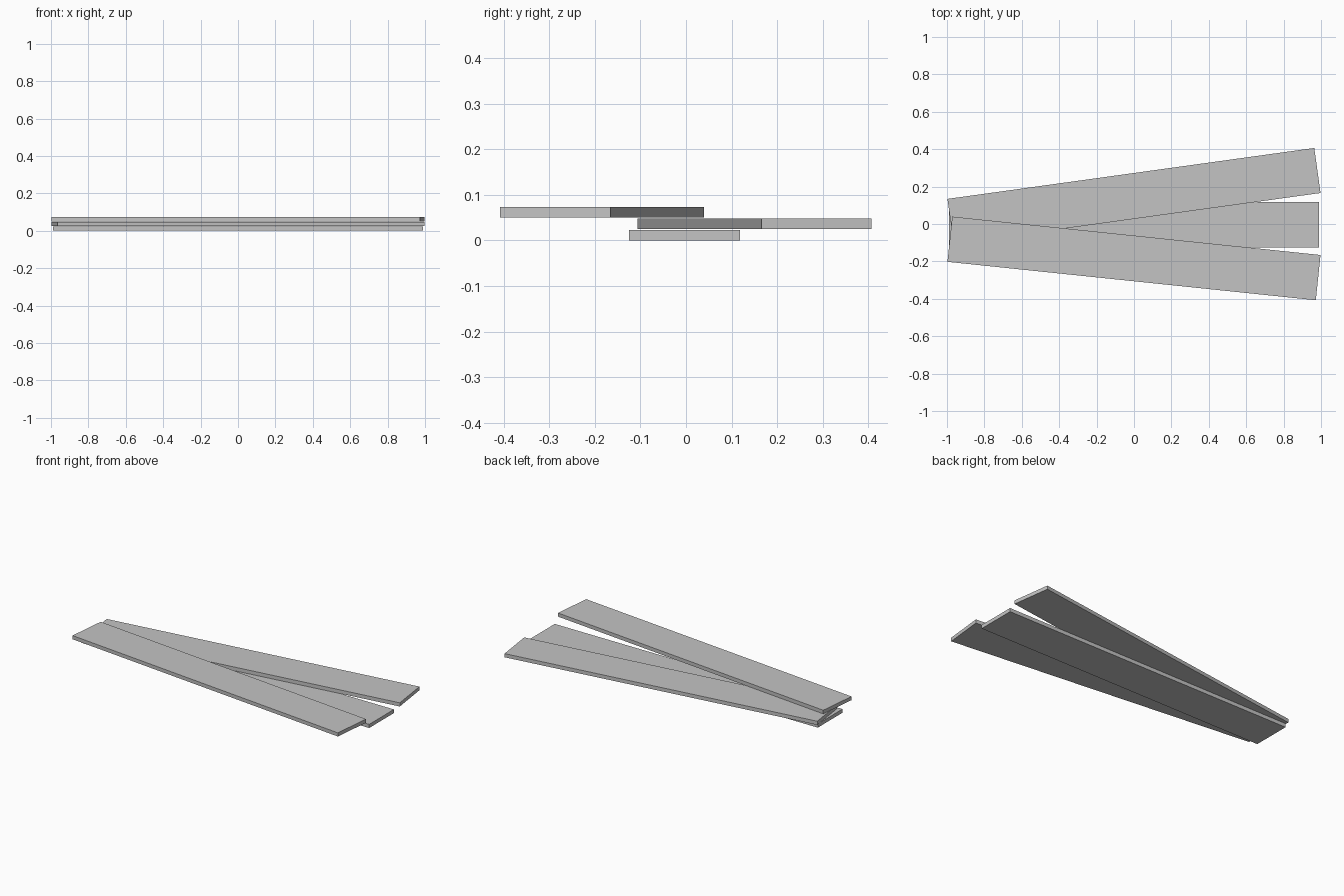
import bpy, math

if "Cube" in bpy.data.objects:
    bpy.data.objects.remove(bpy.data.objects["Cube"])

# single plain grey for all boards
grey = bpy.data.materials.new("light grey")
grey.diffuse_color = (0.55, 0.55, 0.55, 1)
grey.use_nodes = True
grey.node_tree.nodes["Principled BSDF"].inputs["Base Color"].default_value = grey.diffuse_color

LENGTH, WIDTH, THICK = 1.98, 0.243, 0.0228


def plank(name, y, z_bottom, degrees):
    bpy.ops.mesh.primitive_cube_add(size=1, location=(0, y, z_bottom + THICK / 2),
                                    rotation=(0, 0, math.radians(degrees)))
    ob = bpy.context.object
    ob.name = name
    ob.scale = (LENGTH, WIDTH, THICK)
    bpy.ops.object.transform_apply(location=False, rotation=False, scale=True)
    ob.data.materials.append(grey)


# three stacked boards, fanned out
plank("bottom_plank", -0.003, 0.0, 0)
plank("middle_plank", 0.15, 0.025, 7.9)
plank("top_plank", -0.184, 0.0505, -5.95)
